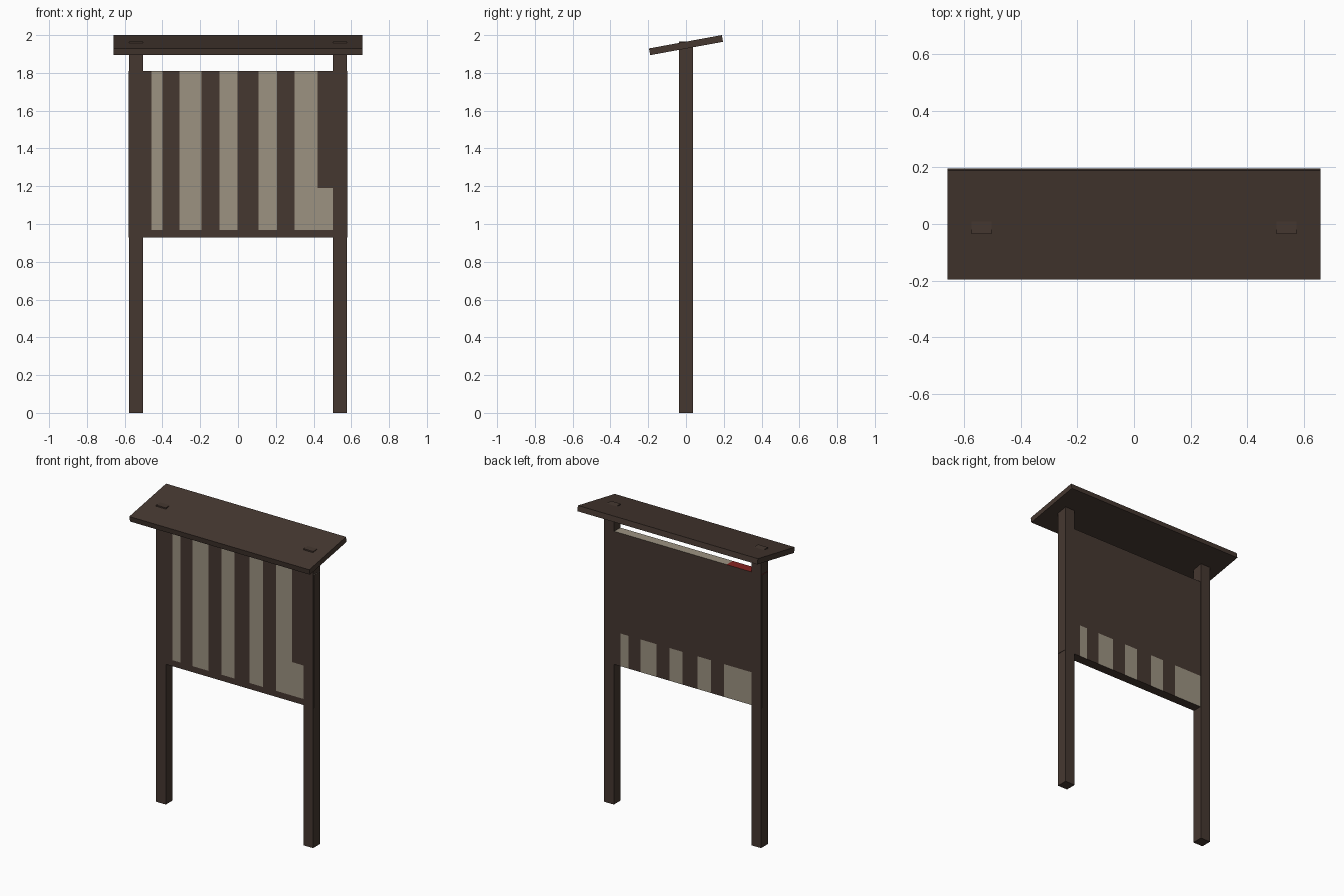
import bpy, bmesh, math
from mathutils import Matrix, Vector

if "Cube" in bpy.data.objects:
    bpy.data.objects.remove(bpy.data.objects["Cube"])


def material(name, rgb):
    m = bpy.data.materials.new(name)
    m.diffuse_color = (*rgb, 1.0)
    m.use_nodes = True
    m.node_tree.nodes["Principled BSDF"].inputs["Base Color"].default_value = m.diffuse_color
    return m


brown = material("dark brown wood", (0.060, 0.039, 0.030))
beige = material("weathered beige", (0.335, 0.290, 0.222))
red = material("dark red", (0.240, 0.016, 0.014))


def box(name, size, centre, mats, tilt=0.0, edit=None):
    bm = bmesh.new()
    bmesh.ops.create_cube(bm, size=1.0)
    bmesh.ops.scale(bm, vec=size, verts=bm.verts)
    bmesh.ops.rotate(bm, matrix=Matrix.Rotation(tilt, 3, 'X'), verts=bm.verts)
    bmesh.ops.translate(bm, vec=centre, verts=bm.verts)
    if edit:
        edit(bm)
    me = bpy.data.meshes.new(name)
    bm.to_mesh(me)
    bm.free()
    for m in mats:
        me.materials.append(m)
    ob = bpy.data.objects.new(name, me)
    bpy.context.collection.objects.link(ob)
    return ob


# Two square posts, poking slightly through the roof
POST_H = 1.967
for side, x in (("left", -0.54), ("right", 0.54)):
    box(side + "_post", (0.072, 0.072, POST_H), (x, 0, POST_H / 2), [brown])

# Sloping roof board, high at the back
box("roof_board", (1.32, 0.392, 0.036), (0, 0, 1.947), [brown],
    tilt=math.radians(10.4))

# Board panel with light stripes on the front; mirrored, short ones behind
Z0, Z1 = 0.928, 1.81
STRIPES = [(-0.458, -0.40), (-0.31, -0.193), (-0.098, -0.003),
           (0.108, 0.206), (0.30, 0.42)]
FOOT = (0.42, 0.52)          # low block beside the last stripe
FRONT_LOW, FOOT_TOP, BACK_TOP = 0.968, 1.19, 1.145
RED_X = -0.32


def inside(x, spans):
    return any(a < x < b for a, b in spans)


def paint_panel(bm):
    xs = {s * v for span in STRIPES + [FOOT] for v in span for s in (-1, 1)}
    cuts = [((x, 0, 0), (1, 0, 0)) for x in sorted(xs | {RED_X})]
    cuts += [((0, 0, z), (0, 0, 1)) for z in (FRONT_LOW, BACK_TOP, FOOT_TOP)]
    for co, no in cuts:
        geom = bm.verts[:] + bm.edges[:] + bm.faces[:]
        bmesh.ops.bisect_plane(bm, geom=geom, plane_co=Vector(co),
                               plane_no=Vector(no))
    bm.normal_update()
    for f in bm.faces:
        c, n = f.calc_center_median(), f.normal
        light = False
        if n.y < -0.5:       # front
            light = c.z > FRONT_LOW and (
                inside(c.x, STRIPES)
                or (inside(c.x, [FOOT]) and c.z < FOOT_TOP))
        elif n.y > 0.5:      # back
            light = c.z < BACK_TOP and inside(-c.x, STRIPES + [FOOT])
        elif n.z > 0.5:      # top edge
            light = True
        f.material_index = 1 if light else 0
        if n.z > 0.5 and c.x < RED_X:
            f.material_index = 2


box("board_panel", (1.158, 0.064, Z1 - Z0), (0, 0, (Z0 + Z1) / 2),
    [brown, beige, red], edit=paint_panel)
